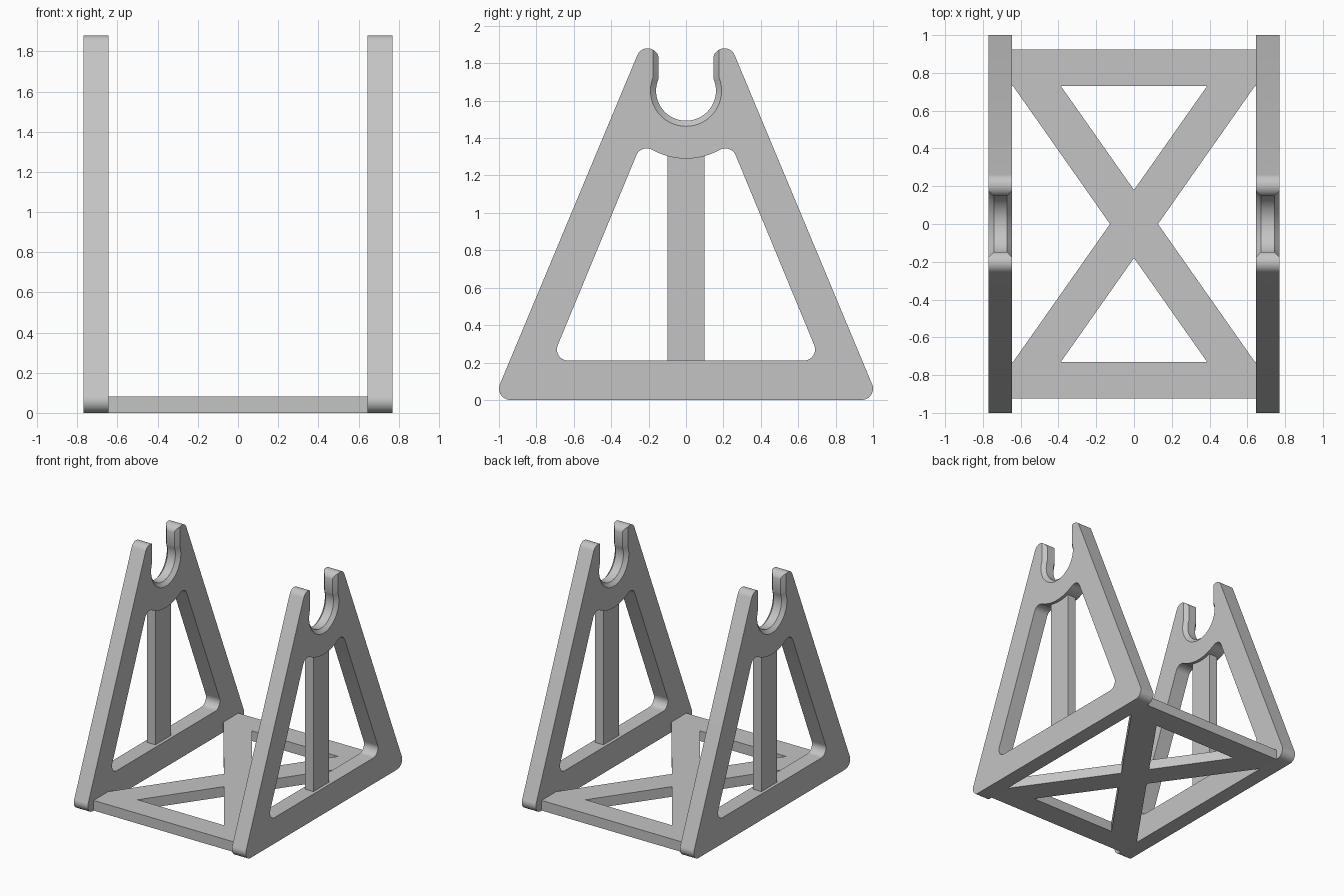
import bpy
import bmesh
from math import acos, cos, degrees, radians, sin

if "Cube" in bpy.data.objects:
    bpy.data.objects.remove(bpy.data.objects["Cube"], do_unlink=True)

grey = bpy.data.materials.new("light grey plastic")
grey.use_nodes = True
colour = (0.55, 0.55, 0.55, 1)
grey.diffuse_color = colour
grey.node_tree.nodes["Principled BSDF"].inputs["Base Color"].default_value = colour


def arc(cx, cy, r, start, end, steps=12):
    angles = [radians(start + (end - start) * i / steps) for i in range(steps + 1)]
    return [(cx + r * cos(a), cy + r * sin(a)) for a in angles]


def mirrored(half):
    """Close a half outline across its centre line."""
    return half + [(-u, v) for u, v in reversed(half) if abs(u) > 1e-5]


def loft(name, sections, place):
    """Skin matching outlines; place maps (u, v, offset) to a position."""
    bm = bmesh.new()
    rings = [[bm.verts.new(place(u, v, w)) for u, v in pts] for w, pts in sections]
    for a, b in zip(rings, rings[1:]):
        for i in range(len(a)):
            j = (i + 1) % len(a)
            bm.faces.new((a[i], a[j], b[j], b[i]))
    bm.faces.new(rings[0])
    bm.faces.new(rings[-1])
    bmesh.ops.recalc_face_normals(bm, faces=bm.faces)
    mesh = bpy.data.meshes.new(name)
    bm.to_mesh(mesh)
    bm.free()
    mesh.materials.append(grey)
    obj = bpy.data.objects.new(name, mesh)
    bpy.context.collection.objects.link(obj)
    return obj


def prism(name, pts, low, high, place):
    return loft(name, [(low, pts), (high, pts)], place)


def select(obj):
    bpy.ops.object.select_all(action="DESELECT")
    obj.select_set(True)
    bpy.context.view_layer.objects.active = obj


def cut(obj, cutter):
    select(obj)
    mod = obj.modifiers.new("cut", "BOOLEAN")
    mod.operation = "DIFFERENCE"
    mod.solver = "EXACT"
    mod.object = cutter
    bpy.ops.object.modifier_apply(modifier=mod.name)
    bpy.data.objects.remove(cutter, do_unlink=True)


# Outlines of the side frame
slope = 22.6
plate_outline = mirrored(arc(0.94, 0.06, 0.06, -90, slope)
                         + arc(0.205, 1.82, 0.06, slope, 180, 16))
window_outline = mirrored(arc(0.63, 0.27, 0.06, -90, slope)
                          + arc(0.21, 1.285, 0.06, slope, 119.6)
                          + arc(0, 1.655, 0.365, -60.4, -90)[1:])
post_outline = mirrored([(0.1, 0.2), (0.1, 1.32)])


def slot_outline(grow):
    radius, neck = 0.16 + grow, 0.147 + grow
    top = degrees(acos(neck / radius))
    return mirrored(arc(0, 1.653, radius, -90, top, 24) + [(neck, 2)])


# Two side frames, each with a window, a chamfered cradle slot and a post
half = 0.0625
for side, sign in (("left", 1), ("right", -1)):
    def upright(u, v, w, centre=sign * 0.7075):
        return (centre + w, u, v)

    frame = prism(side + "_side_frame", plate_outline, -half, half, upright)
    cut(frame, prism("window_cutter", window_outline, -0.1, 0.1, upright))
    levels = [(-0.0725, 0.041), (-0.035, 0), (0.035, 0), (0.0725, 0.041)]
    cut(frame, loft("slot_cutter", [(w, slot_outline(g)) for w, g in levels], upright))
    select(frame)
    bpy.ops.object.shade_smooth_by_angle(angle=radians(30))
    prism(side + "_centre_post", post_outline, -0.0375, 0.0375, upright)


# Flat base: two cross bars joined by diagonal braces
def flat(u, v, w):
    return (u, v, w)


base_half = [(0.645, -0.925), (0.645, -0.73), (0.64, -0.73), (0.127, 0),
             (0.64, 0.73), (0.645, 0.73), (0.645, 0.925)]
base = prism("cross_braced_base", mirrored(base_half), 0, 0.082, flat)
for s in (1, -1):
    triangle = [(0, s * 0.18), (0.387, s * 0.73), (-0.387, s * 0.73)]
    cut(base, prism("brace_cutter", triangle, -0.1, 0.2, flat))
